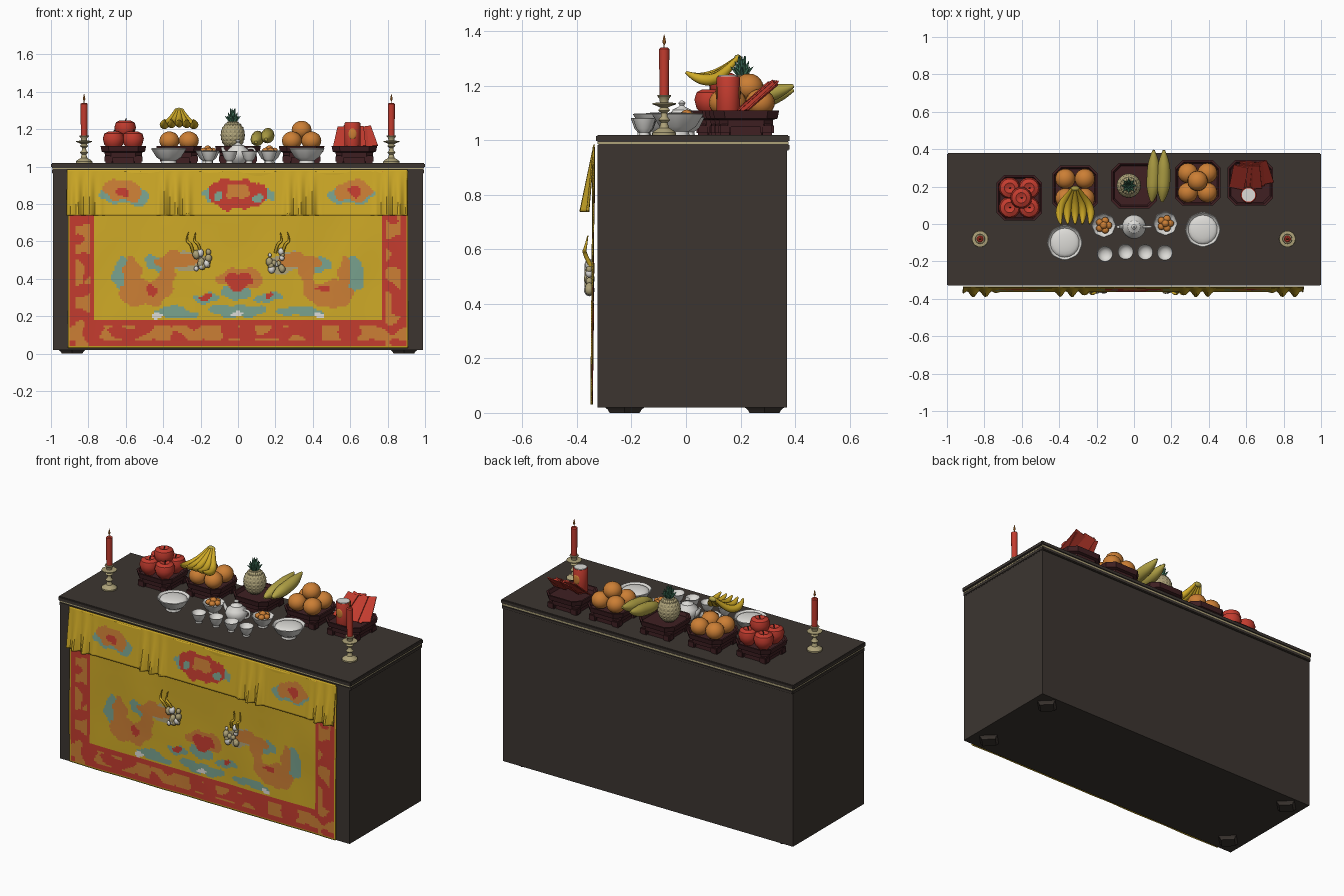
import bpy, bmesh, math, random
from mathutils import Matrix, Vector, noise

random.seed(4)
cube = bpy.data.objects.get("Cube")
if cube:
    bpy.data.objects.remove(cube)


def material(name, *rgb):
    m = bpy.data.materials.new(name)
    m.use_nodes = True
    m.diffuse_color = (*rgb, 1)
    m.node_tree.nodes["Principled BSDF"].inputs["Base Color"].default_value = (*rgb, 1)
    return m


wood = material("dark wood", .045, .036, .03)
maroon = material("maroon lacquer", .05, .014, .016)
yellow = material("yellow silk", .62, .4, .02)
red = material("red", .55, .045, .028)
orange = material("orange", .6, .21, .035)
teal = material("teal", .19, .36, .27)
white = material("white porcelain", .72, .71, .68)
beige = material("pale brass", .42, .36, .19)
olive = material("olive yellow", .44, .36, .06)
green = material("leaf green", .06, .2, .12)


def finish(name, bm, mats, smooth=True):
    """Turn a bmesh into an object, smooth with sharp creases."""
    bmesh.ops.recalc_face_normals(bm, faces=bm.faces)
    for f in bm.faces:
        f.smooth = smooth
    for e in bm.edges:
        e.smooth = e.calc_face_angle(0) < math.radians(40)
    mesh = bpy.data.meshes.new(name)
    bm.to_mesh(mesh)
    bm.free()
    for m in mats if isinstance(mats, list) else [mats]:
        mesh.materials.append(m)
    obj = bpy.data.objects.new(name, mesh)
    bpy.context.collection.objects.link(obj)
    return obj


def box(name, lo, hi, mat, bevel=0.0):
    bm = bmesh.new()
    lo, hi = Vector(lo), Vector(hi)
    bmesh.ops.create_cube(bm, size=1, matrix=Matrix.Translation((lo + hi) / 2) @ Matrix.Diagonal((*(hi - lo), 1)))
    if bevel:
        bmesh.ops.bevel(bm, geom=bm.edges[:], offset=bevel, segments=2, affect="EDGES")
    return finish(name, bm, mat, False)


def lathe(name, profile, loc, mat, n=24, scallop=0):
    """Spin (radius, height) points about z; scallop waves the radius."""
    bm = bmesh.new()
    rings = []
    for r, z in profile:
        ring = []
        for i in range(n):
            a = math.tau * i / n
            k = r * (1 + scallop * math.cos(a * 8))
            ring.append(bm.verts.new((loc[0] + k * math.cos(a), loc[1] + k * math.sin(a), loc[2] + z)))
        rings.append(ring)
    for a, b in zip(rings, rings[1:]):
        for i in range(n):
            j = (i + 1) % n
            bm.faces.new((a[i], a[j], b[j], b[i]))
    bm.faces.new(rings[0])
    bm.faces.new(rings[-1])
    return finish(name, bm, mat)


def ball(name, loc, scale, mat, segments=18):
    bm = bmesh.new()
    bmesh.ops.create_uvsphere(bm, u_segments=segments, v_segments=segments // 2 + 1, radius=1,
                              matrix=Matrix.Translation(loc) @ Matrix.Diagonal((*scale, 1)))
    return finish(name, bm, mat)


def tube(name, points, radii, mat, sides=3):
    """Tapered smooth tube along a path."""
    cu = bpy.data.curves.new(name, "CURVE")
    cu.dimensions, cu.bevel_depth, cu.bevel_resolution, cu.use_fill_caps = "3D", 1, sides, True
    sp = cu.splines.new("NURBS")
    sp.points.add(len(points) - 1)
    for p, co, r in zip(sp.points, points, radii):
        p.co, p.radius = (*co, 1), r
    sp.use_endpoint_u, sp.order_u, sp.resolution_u = True, 3, 5
    tmp = bpy.data.objects.new(name, cu)
    bm = bmesh.new()
    bpy.context.collection.objects.link(tmp)
    bpy.context.view_layer.update()
    mesh = bpy.data.meshes.new_from_object(tmp.evaluated_get(bpy.context.evaluated_depsgraph_get()))
    bm.from_mesh(mesh)
    bpy.data.objects.remove(tmp)
    return finish(name, bm, mat)


# Table
box("cabinet_body", (-.99, -.325, .02), (.99, .37, .97), wood)
box("lower_top_board", (-.995, -.325, .963), (.995, .38, .986), wood, .004)
box("brass_top_line", (-.992, -.324, .986), (.992, .376, .995), beige)
box("table_top", (-1, -.33, .993), (1, .38, 1.02), wood, .005)
for sx in (-1, 1):
    for y in (-.225, .288):
        lathe("foot", [(.055, 0), (.062, .012), (.075, .022)], (sx * .887, y, 0), wood, 4).rotation_euler = (0, 0, 0)

# Cloths: painted by rule on a fine grid
palette = [yellow, red, orange, teal, beige, white]
Y, R, O, T, B, W = range(len(palette))


def paint(x, z, marks, base):
    w = noise.noise_vector(Vector((x * 14, 3, z * 14))) * .03
    for m, cx, cz, rx, rz in marks:
        if ((abs(x) + w.x - cx) / rx) ** 2 + ((z + w.z - cz) / rz) ** 2 < 1:
            base = m
    return base


body_marks = [(T, .62, .42, .05, .1), (T, .42, .47, .08, .06), (T, .33, .22, .13, .03), (T, 0, .23, .15, .035),
              (T, .16, .3, .07, .03), (T, 0, .33, .09, .03), (B, .27, .49, .1, .06), (O, .5, .32, .14, .07),
              (O, .57, .44, .04, .09), (O, .33, .5, .12, .045), (O, .38, .4, .05, .09), (Y, .47, .41, .05, .035),
              (O, 0, .4, .12, .06), (R, 0, .39, .08, .05), (R, .17, .31, .03, .02), (R, .46, .34, .03, .02),
              (W, .43, .205, .025, .015), (W, 0, .215, .025, .015)]
valance_marks = [(T, .6, .85, .13, .05), (O, .61, .87, .1, .055), (R, .62, .87, .03, .03), (T, 0, .85, .19, .06),
                 (R, .02, .86, .15, .08), (O, 0, .87, .07, .045), (T, .1, .83, .03, .02)]


def cloth_colour(x, z):
    ax = abs(x)
    if ax > .897 or z < .042:
        return Y
    if ax > .77 or z < .18:
        n = noise.noise(Vector((x * 11, 8, z * 13)))
        middle = abs(ax - .835) < .04 or abs(z - .11) < .038
        return O if middle and n > 0 else R
    return paint(x, z, body_marks, Y)


def cloth(name, x0, x1, z0, z1, depth, colour, step=.01):
    bm = bmesh.new()
    nx, nz = round((x1 - x0) / step), round((z1 - z0) / step)
    grid = []
    for j in range(nz + 1):
        z = z0 + (z1 - z0) * j / nz
        row = [x0 + (x1 - x0) * i / nx for i in range(nx + 1)]
        grid.append([bm.verts.new((x, depth(x, 1 - j / nz), z)) for x in row])
    for j in range(nz):
        for i in range(nx):
            f = bm.faces.new((grid[j][i], grid[j][i + 1], grid[j + 1][i + 1], grid[j + 1][i]))
            c = f.calc_center_median()
            f.material_index = colour(c.x, c.z)
    obj = finish(name, bm, palette)
    mod = obj.modifiers.new("thickness", "SOLIDIFY")
    mod.thickness, mod.offset = .005, 0


def drape(x, t):
    return -.338 - .008 * t - .004 * noise.noise(Vector((x * 5, 1, t * 3)))


def pleats(x, t):
    w = max(0, 1 - min(abs(abs(x) - .34), abs(abs(x) - .83)) / .11)
    return -.337 - t * (.024 + min(1, 2 * w) * (.012 + .016 * math.cos(x * 95)))


cloth("front_cloth", -.91, .91, .03, .975, drape, cloth_colour)
cloth("valance", -.915, .905, .738, .984, pleats, lambda x, z: paint(x, z, valance_marks, Y))

# Raised embroidered heads with whiskers
for sx in (-1, 1):
    for i in range(16):
        r = random.uniform(.009, .02)
        ball("embroidered_knot", (sx * random.uniform(.15, .24), -.355, random.uniform(.45, .55)),
             (r, r, r * 1.2), beige if i % 3 else white, 8)
    for dx in (0, .04):
        tube("whisker", [(sx * (.2 + dx), -.35, .54), (sx * (.21 + dx), -.375, .59), (sx * (.24 + dx), -.37, .6),
                         (sx * (.225 + dx), -.36, .65)], [.008, .008, .006, .002], yellow)

# Candlesticks
for x in (-.823, .82):
    at = (x, -.08, 1.02)
    lathe("candlestick", [(.044, 0), (.044, .008), (.034, .016), (.018, .026), (.012, .045), (.022, .055), (.012, .066),
                          (.011, .08), (.022, .09), (.014, .1), (.026, .106), (.043, .112), (.043, .117), (.016, .119),
                          (.017, .132), (.026, .143), (.024, .147)], at, beige)
    lathe("candle", [(.017, .14), (.019, .315), (.013, .32)], at, red, 16)
    lathe("flame", [(.002, .318), (.002, .33), (.007, .34), (.005, .35), (.001, .368)], at, orange, 8)

# Offering trays
trays = [(-.613, .14), (-.315, .19), (0, .205), (.34, .22), (.622, .22)]


def octagon(name, layers, x, y):
    """Stack chamfered square outlines given as (half width, height)."""
    bm = bmesh.new()
    rings = []
    for h, z in layers:
        c = h * .66
        pts = [(h, -c), (h, c), (c, h), (-c, h), (-h, c), (-h, -c), (-c, -h), (c, -h)]
        rings.append([bm.verts.new((x + px, y + py, z)) for px, py in pts])
    for a, b in zip(rings, rings[1:]):
        for i in range(8):
            bm.faces.new((a[i], a[i - 7], b[i - 7], b[i]))
    bm.faces.new(rings[0])
    bm.faces.new(rings[-1])
    finish(name, bm, maroon, False)


for x, y in trays:
    octagon("tray", [(.098, 1.048), (.1, 1.075), (.116, 1.08), (.122, 1.11), (.112, 1.11), (.104, 1.09)], x, y)
    octagon("tray_base", [(.085, 1.02), (.085, 1.05)], x, y)
    for sx in (-1, 1):
        for sy in (-1, 1):
            px, py = x + sx * .078, y + sy * .078
            box("tray_foot", (px - .024, py - .024, 1.02), (px + .024, py + .024, 1.06), maroon, .006)

# Piled fruit
apple = [(.004, -.04), (.025, -.05), (.05, -.022), (.058, .01), (.05, .036), (.028, .047), (.004, .036)]
corners = [(sx * .052, sy * .052) for sx in (-1, 1) for sy in (-1, 1)]
for dx, dy, z in [(*c, 1.14) for c in corners] + [(.01, .0, 1.2)]:
    x, y = trays[0][0] + dx, trays[0][1] + dy
    lathe("apple", apple, (x, y, z), red, 18)
    tube("apple_stem", [(x, y, z + .03), (x, y, z + .045), (x + .006, y, z + .058)], [.003, .003, .003], wood, 1)
for k in (1, 3):
    top = [(0, .01, 1.195)] if k == 3 else []
    for dx, dy, z in [(*c, 1.138) for c in corners] + top:
        ball("orange_fruit", (trays[k][0] + dx, trays[k][1] + dy, z), (.054, .054, .05), orange)

# Banana bunch
for i in range(-2, 3):
    x = -.315 + .008 * i
    tube("banana", [(x, .19, 1.305), (x + .012 * i, .15, 1.265 - .006 * abs(i)), (x + .03 * i, .1, 1.235 - .008 * abs(i)),
                    (x + .036 * i, .04, 1.225), (x + .03 * i, .0, 1.25)], [.007, .017, .022, .02, .005], yellow)
ball("banana_crown", (-.315, .19, 1.3), (.026, .014, .015), olive, 10)

# Pineapple
bm = bmesh.new()
bmesh.ops.create_uvsphere(bm, u_segments=18, v_segments=11, radius=1,
                          matrix=Matrix.Translation((-.028, .205, 1.168)) @ Matrix.Diagonal((.064, .064, .076, 1)))
bmesh.ops.poke(bm, faces=bm.faces[:], offset=.004)
finish("pineapple", bm, beige, False)
for ring in range(3):
    for i in range(8):
        a = math.tau * (i + ring / 2) / 8
        reach, rise = .042 - .014 * ring, .035 + .02 * ring
        c, s = math.cos(a), math.sin(a)
        tube("pineapple_leaf", [(-.028 + c * d, .205 + s * d, 1.235 + h) for d, h in
                                ((.008, 0), (reach * .6, rise * .6), (reach, rise))], [.009, .008, .001], green, 1)

# Long melons
for x, z in ((.105, 1.15), (.16, 1.165)):
    tube("long_melon", [(x - .01, .12, z - .02), (x - .005, .17, z - .01), (x, .26, z), (x, .34, z + .015), (x, .395, z + .035)],
         [.008, .034, .037, .03, .006], olive, 4)

# Red envelopes and tin
for i in range(6):
    env = box("red_envelope", (-.04, -.003, -.08), (.04, .003, .08), red)
    env.location = (.56 + .026 * i, .25 + .012 * (i % 3), 1.16)
    env.rotation_euler = (-.85, .25 * math.sin(i * 2), .08 * (i - 2.5))
tin = (.612, .155, 1.09)
lathe("red_tin", [(.04, 0), (.043, .006), (.043, .14), (.04, .145)], tin, red)
lathe("tin_lid", [(.036, .145), (.036, .149)], tin, white)
for side in (-1, 1):
    ball("tin_label", (tin[0], tin[1] + side * .041, 1.175), (.022, .005, .03), orange, 12)

# Porcelain
bowl = [(.045, 0), (.042, .012), (.07, .03), (.1, .075), (.096, .078), (.08, .06), (.04, .045)]


def sized(profile, k, h):
    return [(r * k, z * h) for r, z in profile]


for x, y in ((-.37, -.1), (.368, -.03)):
    lathe("large_bowl", sized(bowl, .93, 1), (x, y, 1.02), white, 48, .015)
    ball("rice", (x, y, 1.085), (.078, .078, .018), white)
for x, y in ((-.162, -.007), (.168, .003)):
    lathe("sweet_bowl", sized(bowl, .63, .85), (x, y, 1.02), white, 48, .03)
    for i in range(6):
        a = i * math.tau / 5
        d = .026 if i < 5 else 0
        ball("sweet", (x + d * math.cos(a), y + d * math.sin(a), 1.085 + (.012 if i == 5 else 0)), (.02, .02, .016), orange, 10)
for x, y in ((-.155, -.16), (-.045, -.148), (.06, -.15), (.165, -.153)):
    lathe("tea_cup", sized(bowl, .42, .8), (x, y, 1.02), white)

# Teapot
pot = (0, -.015, 1.02)
lathe("teapot", [(.035, 0), (.055, .02), (.064, .045), (.056, .07), (.036, .086), (.034, .092), (.012, .103),
                 (.008, .108), (.014, .117), (.004, .126)], pot, white)
tube("teapot_spout", [(-.05, -.015, 1.055), (-.075, -.015, 1.07), (-.085, -.015, 1.105)], [.016, .011, .008], white)
tube("teapot_handle", [(.05, -.015, 1.095), (.09, -.015, 1.105), (.09, -.015, 1.055), (.055, -.015, 1.045)],
     [.006, .007, .007, .006], white)
